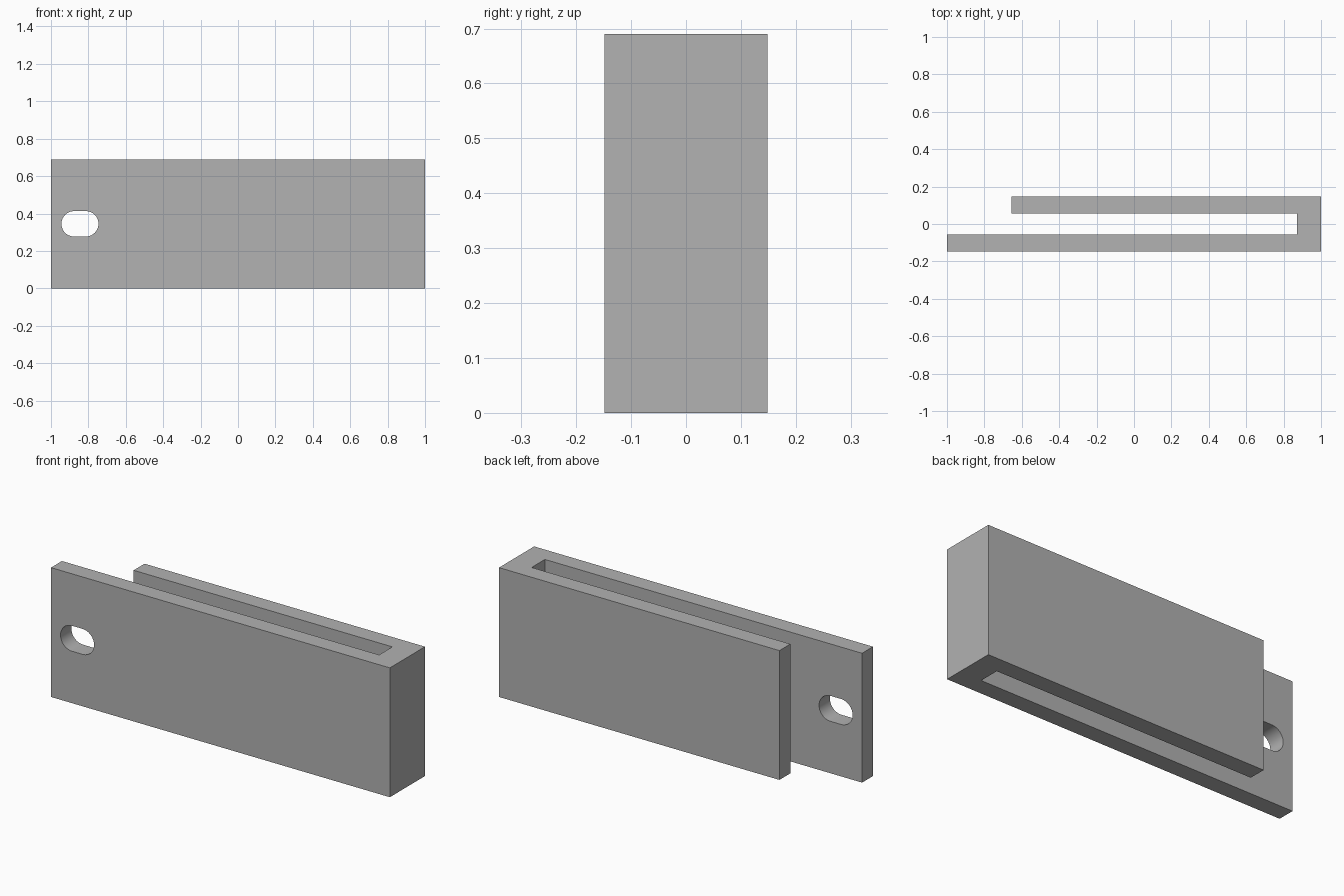
import bpy, bmesh, math

cube = bpy.data.objects.get("Cube")
if cube:
    bpy.data.objects.remove(cube, do_unlink=True)

HEIGHT = 0.69
HALF_DEPTH = 0.148
HALF_GAP = 0.056

# Plain grey material
grey = bpy.data.materials.new("plain_grey")
grey.use_nodes = True
colour = (0.445, 0.445, 0.445, 1)
grey.diffuse_color = colour
grey.node_tree.nodes["Principled BSDF"].inputs["Base Color"].default_value = colour


def extrude_profile(name, points, offset):
    """Make a closed solid by extruding a flat outline along an offset."""
    bm = bmesh.new()
    face = bm.faces.new([bm.verts.new(p) for p in points])
    result = bmesh.ops.extrude_face_region(bm, geom=[face])
    moved = [g for g in result["geom"] if isinstance(g, bmesh.types.BMVert)]
    bmesh.ops.translate(bm, verts=moved, vec=offset)
    bmesh.ops.recalc_face_normals(bm, faces=bm.faces)
    mesh = bpy.data.meshes.new(name)
    bm.to_mesh(mesh)
    bm.free()
    mesh.materials.append(grey)
    obj = bpy.data.objects.new(name, mesh)
    bpy.context.collection.objects.link(obj)
    return obj


# Folded clip body: long front plate, closed end, shorter back plate
outline = [(-1, -HALF_DEPTH), (1, -HALF_DEPTH), (1, HALF_DEPTH),
           (-0.655, HALF_DEPTH), (-0.655, HALF_GAP), (0.872, HALF_GAP),
           (0.872, -HALF_GAP), (-1, -HALF_GAP)]
body = extrude_profile("clip_body", [(x, y, 0) for x, y in outline], (0, 0, HEIGHT))

# Rounded slot through the front plate
radius, half_straight, steps = 0.068, 0.031, 24
slot = []
for side in (1, -1):
    for i in range(steps + 1):
        a = side * math.pi / 2 - math.pi / 2 + math.pi * i / steps - (math.pi / 2 if side > 0 else -math.pi / 2)
        slot.append((-0.845 + side * half_straight + radius * math.cos(a), -0.3,
                     HEIGHT / 2 + radius * math.sin(a) * 1))
cutter = None
slot = []
for side in (1, -1):
    start = -side * math.pi / 2
    for i in range(steps + 1):
        a = start + math.pi * i / steps
        slot.append((-0.845 + side * half_straight + radius * math.cos(a), -0.3,
                     HEIGHT / 2 + radius * math.sin(a)))
cutter = extrude_profile("slot_cutter", slot, (0, 0.3, 0))
cutter.hide_render = True
cutter.hide_set(True)

cut = body.modifiers.new("slot", "BOOLEAN")
cut.operation = "DIFFERENCE"
cut.solver = "EXACT"
cut.object = cutter

# Apply the cut, then smooth only the rounded slot walls
bpy.context.view_layer.objects.active = body
body.select_set(True)
bpy.ops.object.modifier_apply(modifier=cut.name)
bpy.data.objects.remove(cutter, do_unlink=True)
bpy.ops.object.shade_smooth_by_angle(angle=math.radians(30))
